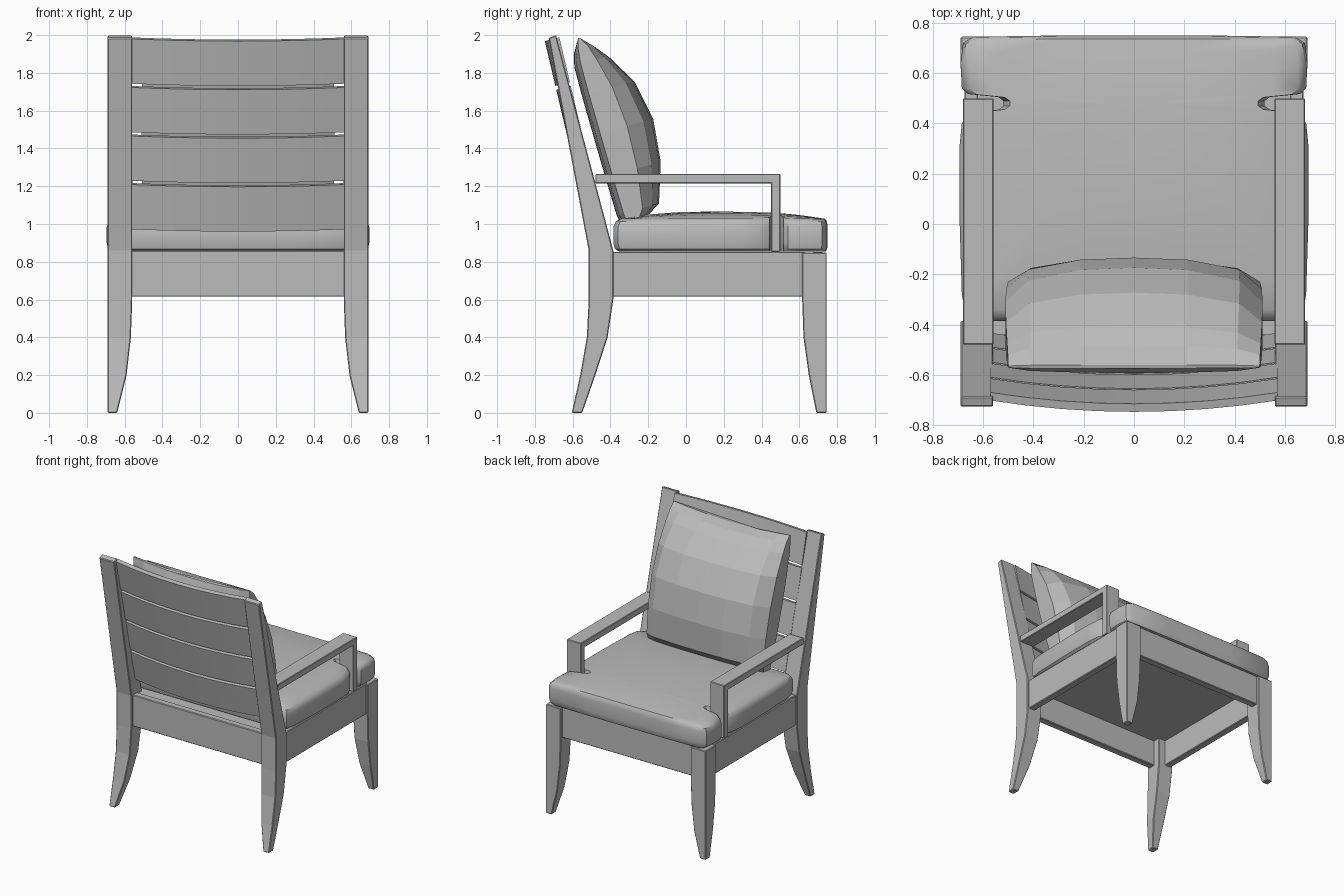
import bpy, bmesh, math
from mathutils import Vector

cube = bpy.data.objects.get("Cube")
if cube:
    bpy.data.objects.remove(cube, do_unlink=True)

grey = bpy.data.materials.new("plain grey")
grey.use_nodes = True
grey.diffuse_color = (0.5, 0.5, 0.5, 1)
grey.node_tree.nodes["Principled BSDF"].inputs["Base Color"].default_value = (0.5, 0.5, 0.5, 1)


def finish(name, bm, bevel=0.0, smooth=None):
    bmesh.ops.recalc_face_normals(bm, faces=bm.faces)
    mesh = bpy.data.meshes.new(name)
    bm.to_mesh(mesh)
    bm.free()
    ob = bpy.data.objects.new(name, mesh)
    bpy.context.collection.objects.link(ob)
    mesh.materials.append(grey)
    if bevel:
        mod = ob.modifiers.new("soft edges", "BEVEL")
        mod.width = bevel
        mod.segments = 1
        mod.angle_limit = math.radians(50)
    if smooth:
        bpy.ops.object.select_all(action="DESELECT")
        ob.select_set(True)
        bpy.context.view_layer.objects.active = ob
        bpy.ops.object.shade_smooth_by_angle(angle=math.radians(smooth))
    return ob


def loft(name, rings, caps=True, tip=None, **kw):
    """Bridge equal rings of points; close the ends with caps or a centre point."""
    bm = bmesh.new()
    vs = [[bm.verts.new(p) for p in ring] for ring in rings]
    n = len(vs[0])
    for a, b in zip(vs, vs[1:]):
        for i in range(n):
            j = (i + 1) % n
            bm.faces.new((a[i], a[j], b[j], b[i]))
    bm.faces.new(vs[0])
    if tip:
        c = bm.verts.new(tip)
        for i in range(n):
            bm.faces.new((vs[-1][i], vs[-1][(i + 1) % n], c))
    elif caps:
        bm.faces.new(vs[-1])
    return finish(name, bm, **kw)


def rect(x0, x1, y0, y1, z0, z1=None):
    z1 = z0 if z1 is None else z1
    return [(x0, y0, z0), (x1, y0, z0), (x1, y1, z1), (x0, y1, z1)]


def box(name, x0, x1, y0, y1, z0, z1):
    return loft(name, [rect(x0, x1, y0, y1, z0), rect(x0, x1, y0, y1, z1)], bevel=0.005)


# Legs: each row is inner x, back y, front y, z
inner = [(0.64, 0), (0.59, 0.2), (0.567, 0.4), (0.56, 0.6)]
back_y = [(-0.605, -0.55), (-0.56, -0.48), (-0.525, -0.415), (-0.515, -0.385)]
front_y = [0.69, 0.65, 0.622, 0.615]
for side, s in (("left", 1), ("right", -1)):
    rings = [rect(s * x, s * 0.69, a, b, z) for (x, z), (a, b) in zip(inner, back_y)]
    rings.append(rect(s * 0.56, s * 0.69, -0.515, -0.385, 0.86))
    rings.append(rect(s * 0.56, s * 0.69, -0.727, -0.688, 1.985, 2.0))
    loft(side + "_back_leg", rings, bevel=0.005)

    rings = [rect(s * x, s * 0.69, y, 0.745, z) for (x, z), y in zip(inner, front_y)]
    rings.append(rect(s * 0.56, s * 0.69, 0.615, 0.745, 0.85))
    loft(side + "_front_leg", rings, bevel=0.005)

    # Side rail, arm and arm support
    box(side + "_rail", s * 0.62, s * 0.675, -0.4, 0.63, 0.615, 0.853)
    arm = [(-0.48, 1.265), (0.5, 1.265), (0.5, 0.853), (0.45, 0.853), (0.45, 1.215), (-0.48, 1.215)]
    loft(side + "_arm", [[(s * x, y, z) for y, z in arm] for x in (0.558, 0.68)], bevel=0.004)

box("front_rail", -0.57, 0.57, 0.67, 0.725, 0.615, 0.853)
box("back_rail", -0.57, 0.57, -0.495, -0.44, 0.615, 0.86)
box("seat_deck", -0.63, 0.63, -0.45, 0.68, 0.82, 0.85)

# Bowed back slats, leaning with the posts
STEPS = 8
for k in range(4):
    z0 = 0.972 + 0.257 * k
    z1 = z0 + 0.237
    rings = []
    for i in range(STEPS + 1):
        u = 2 * i / STEPS - 1
        bow = 0.045 * (1 - u * u)
        sag = 0.012 * (1 - u * u)

        def lean(z):
            return -0.7 - 0.235 * (z - 1.97) - bow
        rings.append([(u * 0.57, lean(z) + d, z - sag + e)
                      for z, d, e in ((z0, 0, 0), (z0, 0.032, 0.008), (z1, 0.032, 0.008), (z1, 0, 0))])
    loft("back_slat_%d" % (k + 1), rings, smooth=25)

# Seat cushion: T-shaped outline notched around the arm supports, with a crowned top
half = [(0.3, -0.385), (0.62, -0.385), (0.67, -0.36), (0.685, -0.28), (0.695, 0.05),
        (0.695, 0.3), (0.685, 0.4), (0.66, 0.441), (0.54, 0.455), (0.52, 0.47),
        (0.52, 0.49), (0.54, 0.505), (0.66, 0.517), (0.685, 0.54), (0.69, 0.64),
        (0.68, 0.72), (0.64, 0.745), (0.3, 0.75)]
outline = half + [(-x, y) for x, y in reversed(half)]
CY = 0.48


def crown(x, y):
    fall = (1 - min(1, abs(x / 0.7)) ** 3) * (1 - min(1, abs((y - 0.18) / 0.57)) ** 2.5)
    return 1.025 + 0.042 * fall


def inset(f):
    return [(x * f, CY + (y - CY) * f) for x, y in outline]


rings = [[(x, y, z) for x, y in inset(f)]
         for f, z in ((0.965, 0.855), (0.99, 0.868), (1, 0.9), (1, 0.985), (0.985, 1.012))]
rings += [[(x, y, crown(x, y)) for x, y in inset(f)] for f in (0.95, 0.8, 0.6, 0.35)]
loft("seat_cushion", rings, tip=(0, CY, crown(0, CY)), smooth=35)

# Back cushion: rows run from bottom to top as height, front depth, back depth
bottom, top = Vector((0, -0.29, 1.025)), Vector((0, -0.568, 1.985))
normal = Vector((0, 0.96, 0.278))
rows = [(0, 0.1, 0.06), (0.04, 0.165, 0.068), (0.25, 0.235, 0.07), (0.48, 0.26, 0.07),
        (0.7, 0.22, 0.068), (0.87, 0.13, 0.062), (0.95, 0.075, 0.04), (1, 0.008, 0.008)]
across = [-1, -0.82, -0.42, 0, 0.42, 0.82, 1]
rings = []
for t, front, back in rows:
    ring = []
    width = 0.5 + 0.012 * math.sin(math.pi * t)
    for sign, depth, cols in ((1, front, across), (-1, back, across[::-1])):
        for u in cols:
            puff = 1 - 0.2 * abs(u) ** 2 - 0.35 * abs(u) ** 8
            p = bottom.lerp(top, t) + normal * (sign * depth * puff)
            p.x = u * width
            p.z -= 0.03 * (1 - u * u) * t ** 6
            ring.append(p)
    rings.append(ring)
loft("back_cushion", rings)
